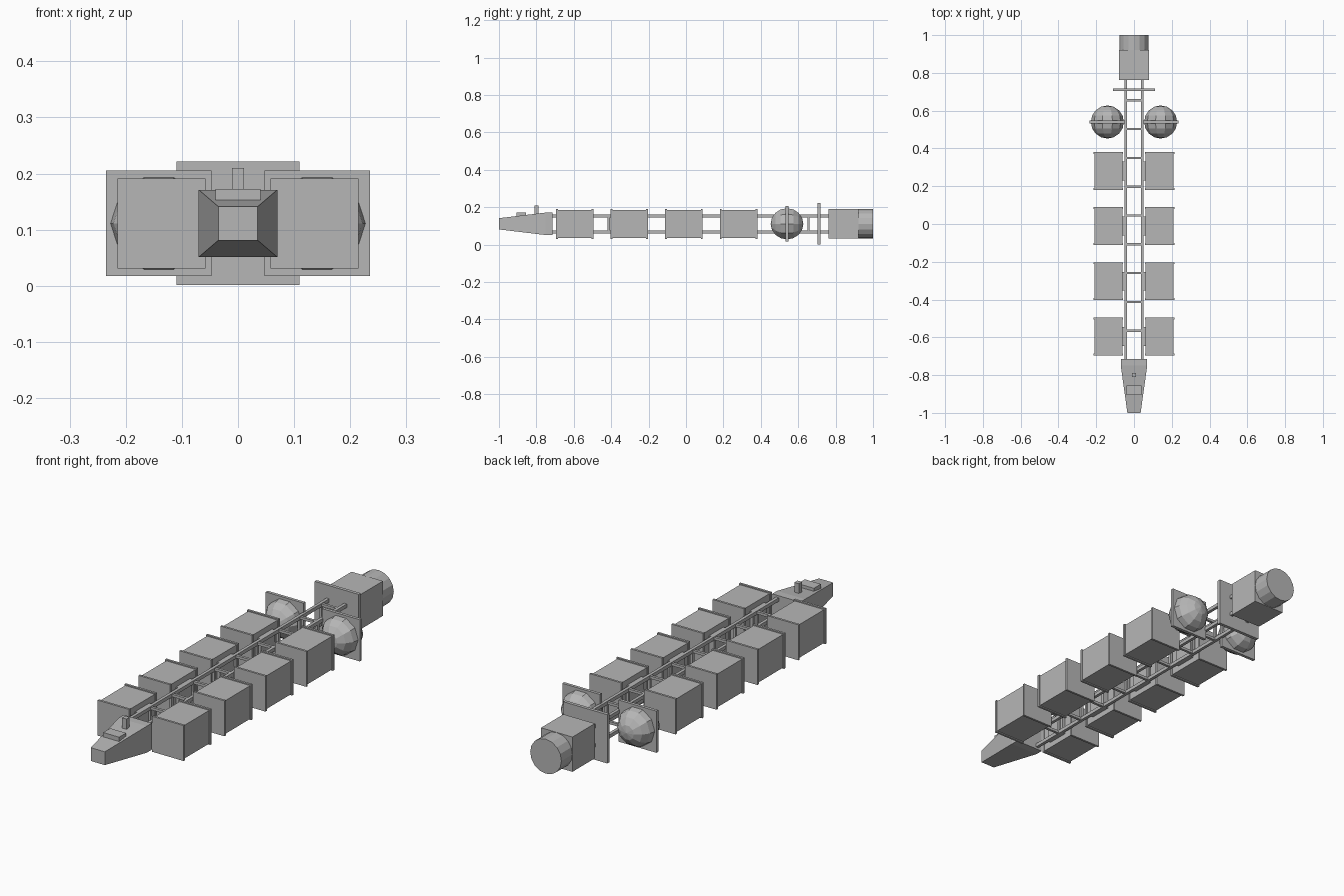
import bpy, bmesh
from math import radians
from mathutils import Matrix, Vector

if "Cube" in bpy.data.objects:
    bpy.data.objects.remove(bpy.data.objects["Cube"])

MID = 0.111  # height of the ship's centre line

hull_grey = bpy.data.materials.new("hull grey")
hull_grey.use_nodes = True
GREY = (0.47, 0.47, 0.47, 1)
hull_grey.diffuse_color = GREY
hull_grey.node_tree.nodes["Principled BSDF"].inputs["Base Color"].default_value = GREY


def finish(name, bm):
    bmesh.ops.recalc_face_normals(bm, faces=bm.faces)
    mesh = bpy.data.meshes.new(name)
    bm.to_mesh(mesh)
    bm.free()
    mesh.materials.append(hull_grey)
    obj = bpy.data.objects.new(name, mesh)
    bpy.context.collection.objects.link(obj)
    return obj


def add_box(bm, centre, size):
    matrix = Matrix.Translation(centre) @ Matrix.Diagonal((*size, 1))
    bmesh.ops.create_cube(bm, size=1, matrix=matrix)


def box(name, centre, size):
    bm = bmesh.new()
    add_box(bm, centre, size)
    return finish(name, bm)


# Nose: rectangular sections lofted along y
bm = bmesh.new()
rings = []
for y, half_x, half_z in ((-1, 0.035, 0.03), (-0.75, 0.07, 0.06), (-0.715, 0.07, 0.06)):
    rings.append([bm.verts.new((sx * half_x, y, MID + sz * half_z))
                  for sx, sz in ((-1, -1), (1, -1), (1, 1), (-1, 1))])
for a, b in zip(rings, rings[1:]):
    for i in range(4):
        j = (i + 1) % 4
        bm.faces.new((a[i], a[j], b[j], b[i]))
bm.faces.new(rings[0])
bm.faces.new(rings[-1])
finish("nose_hull", bm)
box("nose_hatch", (0, -0.88, 0.158), (0.08, 0.05, 0.028))
box("nose_mast", (0, -0.8, 0.185), (0.022, 0.022, 0.05))

# Truss spine: four long rails and square cross frames
RAIL_X, RAIL_Z = 0.044, 0.043
bm = bmesh.new()
for sx in (-1, 1):
    for sz in (-1, 1):
        add_box(bm, (sx * RAIL_X, 0.02, MID + sz * RAIL_Z), (0.014, 1.49, 0.016))
finish("spine_rails", bm)
for n in range(9):
    y = -0.565 + n * 0.1525
    bm = bmesh.new()
    for s in (-1, 1):
        add_box(bm, (0, y, MID + s * RAIL_Z), (2 * RAIL_X, 0.012, 0.012))
        add_box(bm, (s * RAIL_X, y, MID), (0.012, 0.012, 2 * RAIL_Z))
    finish(f"spine_frame_{n + 1}", bm)

for side, s in (("left", 1), ("right", -1)):
    # Cargo containers with raised end caps and a mounting plate
    for n in range(4):
        y = -0.595 + n * 0.292
        bm = bmesh.new()
        add_box(bm, (s * 0.136, y, MID), (0.148, 0.19, 0.15))
        for end in (-1, 1):
            add_box(bm, (s * 0.136, y + end * 0.095, MID), (0.157, 0.01, 0.16))
        add_box(bm, (s * 0.055, y, MID), (0.016, 0.1, 0.1))
        finish(f"{side}_container_{n + 1}", bm)

    # Round tank held in a square plate
    centre = Vector((s * 0.141, 0.54, MID))
    bm = bmesh.new()
    turn = Matrix.Rotation(radians(90), 4, "X") @ Matrix.Rotation(radians(90), 4, "Z")
    bmesh.ops.create_uvsphere(bm, u_segments=10, v_segments=8, radius=0.0875,
                              matrix=Matrix.Translation(centre) @ turn)
    finish(f"{side}_tank", bm)
    box(f"{side}_tank_plate", centre, (0.188, 0.014, 0.188))

# Stern: shield plate, engine block and round thruster
box("shield_plate", (0, 0.711, MID), (0.22, 0.015, 0.22))
box("engine_block", (0, 0.842, MID), (0.157, 0.16, 0.157))
bm = bmesh.new()
bmesh.ops.create_cone(bm, cap_ends=True, segments=16, radius1=0.078, radius2=0.078, depth=0.09,
                      matrix=Matrix.Translation((0, 0.955, MID)) @ Matrix.Rotation(radians(90), 4, "X"))
finish("thruster", bm)
